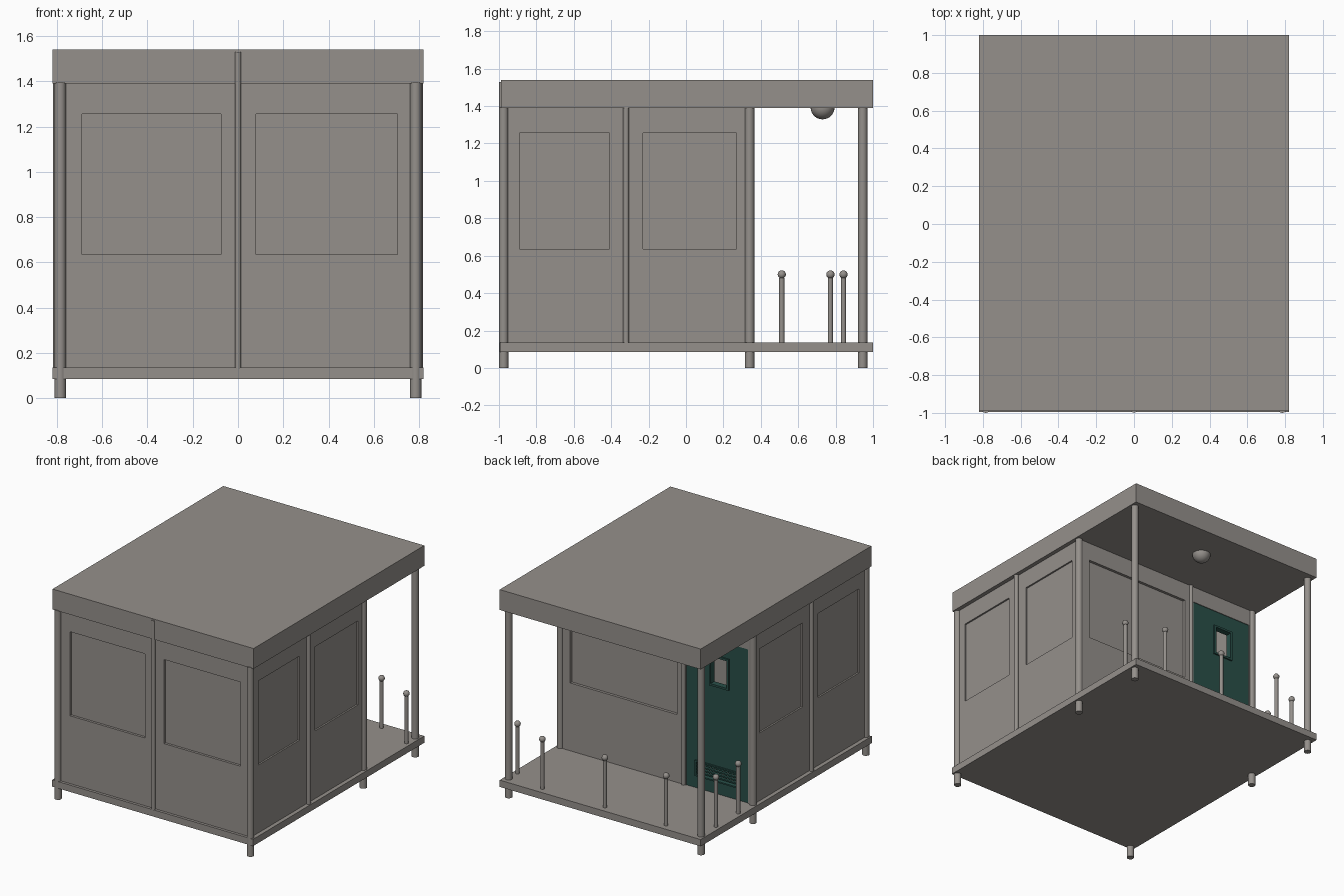
import bpy, bmesh, math
from mathutils import Matrix, Vector

if "Cube" in bpy.data.objects:
    bpy.data.objects.remove(bpy.data.objects["Cube"])


def material(name, rgb):
    m = bpy.data.materials.new(name)
    m.diffuse_color = (*rgb, 1)
    m.use_nodes = True
    m.node_tree.nodes["Principled BSDF"].inputs["Base Color"].default_value = m.diffuse_color
    return m


GREY = material("warm_grey", (0.30, 0.28, 0.26))
TEAL = material("dark_teal", (0.022, 0.078, 0.066))


def add_box(bm, b):
    x0, x1, y0, y1, z0, z1 = b
    mat = Matrix.Translation(((x0 + x1) / 2, (y0 + y1) / 2, (z0 + z1) / 2)) @ \
        Matrix.Diagonal((x1 - x0, y1 - y0, z1 - z0, 1))
    bmesh.ops.create_cube(bm, size=1, matrix=mat)


def finish(bm, name, mat):
    me = bpy.data.meshes.new(name)
    bm.to_mesh(me)
    bm.free()
    me.materials.append(mat)
    ob = bpy.data.objects.new(name, me)
    bpy.context.collection.objects.link(ob)
    return ob


def boxes(name, mat, *bs):
    bm = bmesh.new()
    for b in bs:
        add_box(bm, b)
    return finish(bm, name, mat)


def cut_box(name, mat, body, cuts):
    """Box with rectangular recesses or holes cut out of it."""
    ob = boxes(name, mat, body)
    cutter = boxes(name + "_cutter", mat, *cuts)
    mod = ob.modifiers.new("cut", 'BOOLEAN')
    mod.operation, mod.solver, mod.object = 'DIFFERENCE', 'EXACT', cutter
    dg = bpy.context.evaluated_depsgraph_get()
    me = bpy.data.meshes.new_from_object(ob.evaluated_get(dg))
    ob.modifiers.clear()
    ob.data = me
    bpy.data.objects.remove(cutter)
    return ob


def smooth(ob):
    for p in ob.data.polygons:
        p.use_smooth = abs(p.normal.z) < 0.99 or len(p.vertices) < 5
    return ob


def pole(name, x, y, z0, z1, r, ball=0):
    bm = bmesh.new()
    bmesh.ops.create_cone(bm, cap_ends=True, segments=16, radius1=r, radius2=r, depth=z1 - z0,
                          matrix=Matrix.Translation((x, y, (z0 + z1) / 2)))
    for e in bm.edges:
        if any(len(f.verts) > 4 for f in e.link_faces):
            e.smooth = False
    if ball:
        bmesh.ops.create_uvsphere(bm, u_segments=16, v_segments=10, radius=ball,
                                  matrix=Matrix.Translation((x, y, z1 + ball * 0.8)))
    return smooth(finish(bm, name, GREY))


FLOOR, CEIL = 0.135, 1.39
WZ = (0.635, 1.255)      # window heights

# Floor slab and flat roof
boxes("floor_slab", GREY, (-0.82, 0.82, -0.995, 1.0, 0.085, FLOOR))
boxes("roof", GREY, (-0.82, 0.82, -0.99, 1.0, CEIL, 1.54))

# Structural posts with feet
for x in (-0.785, 0.785):
    for n, y in (("front", -0.975), ("middle", 0.34), ("porch", 0.945)):
        pole(n + "_post", x, y, 0, CEIL + 0.005, 0.025)
    pole("side_cover_strip", x * 1.02, -0.32, FLOOR - 0.005, CEIL + 0.005, 0.016)
pole("front_cover_strip", 0, -0.985, FLOOR - 0.005, 1.53, 0.014)
pole("door_jamb", -0.225, 0.35, FLOOR, CEIL + 0.005, 0.015)

# Front wall with two recessed windows
cut_box("front_wall", GREY, (-0.785, 0.785, -0.975, -0.935, FLOOR - 0.005, CEIL + 0.005),
        [(-0.69, -0.075, -1.0, -0.957, *WZ), (0.08, 0.705, -1.0, -0.957, *WZ)])

# Side walls with two recessed windows each
for s, n in ((-1, "left_wall"), (1, "right_wall")):
    def sx(a, b):
        return tuple(sorted((a * s, b * s)))
    cut_box(n, GREY, (*sx(0.75, 0.79), -0.97, 0.35, FLOOR - 0.005, CEIL + 0.005),
            [(*sx(0.778, 0.9), -0.89, -0.41, *WZ), (*sx(0.778, 0.9), -0.23, 0.27, *WZ)])

# Back wall with wide window recess and doorway
cut_box("back_wall", GREY, (-0.78, 0.78, 0.315, 0.35, FLOOR - 0.005, CEIL + 0.005),
        [(-0.17, 0.70, 0.33, 0.5, *WZ), (-0.75, -0.245, 0.2, 0.5, 0.0, 1.27)])

# Door with small window opening and vent
cut_box("door", TEAL, (-0.75, -0.245, 0.32, 0.345, FLOOR, 1.27),
        [(-0.58, -0.45, 0.2, 0.5, 0.94, 1.14), (-0.665, -0.33, 0.2, 0.5, 0.235, 0.33)])


def frame(name, x0, x1, z0, z1, t):
    y = (0.312, 0.356)
    boxes(name, TEAL, (x0 - t, x0, *y, z0 - t, z1 + t), (x1, x1 + t, *y, z0 - t, z1 + t),
          (x0, x1, *y, z0 - t, z0), (x0, x1, *y, z1, z1 + t))


frame("door_window_frame", -0.58, -0.45, 0.94, 1.14, 0.015)
frame("door_vent_frame", -0.665, -0.33, 0.235, 0.33, 0.01)
boxes("door_vent_slats", TEAL,
      *[(-0.665, -0.33, 0.325, 0.345, 0.247 + i * 0.022, 0.257 + i * 0.022) for i in range(4)])

# Porch railing stakes with ball tops
for x, y in ((-0.5, 0.945), (0, 0.945), (0.51, 0.945), (0.785, 0.842),
             (-0.785, 0.772), (-0.785, 0.512)):
    pole("railing_stake", x, y, FLOOR - 0.005, 0.482, 0.014, 0.022)

# Dome lamp under the porch ceiling
bm = bmesh.new()
bmesh.ops.create_uvsphere(bm, u_segments=24, v_segments=16, radius=0.064,
                          matrix=Matrix.Translation((0, 0.73, CEIL + 0.003)))
bmesh.ops.bisect_plane(bm, geom=bm.verts[:] + bm.edges[:] + bm.faces[:],
                       plane_co=(0, 0, CEIL + 0.004), plane_no=(0, 0, 1), clear_outer=True)
smooth(finish(bm, "porch_lamp", GREY))
